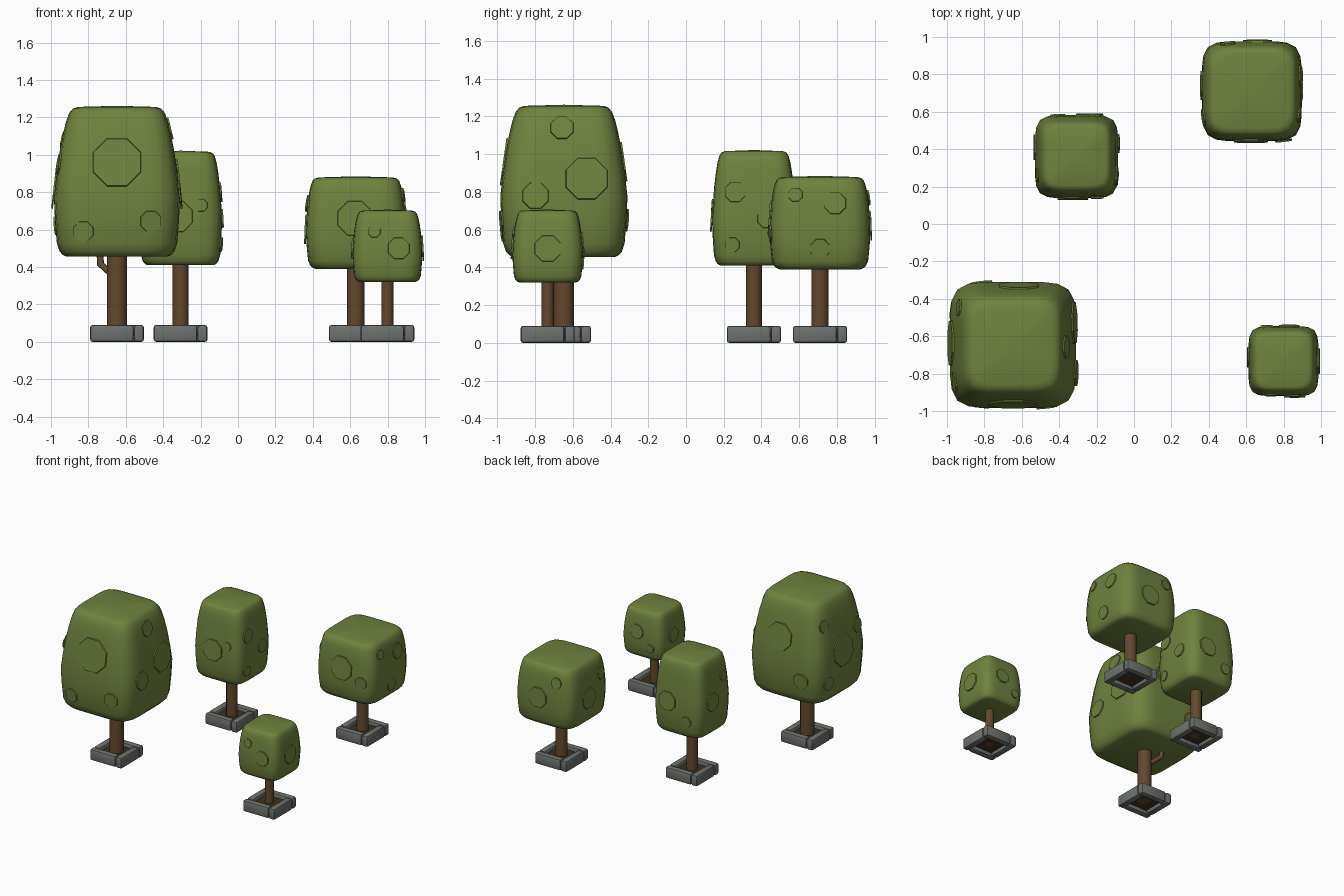
import bpy, bmesh, math
from mathutils import Vector, Matrix
from mathutils.bvhtree import BVHTree

if "Cube" in bpy.data.objects:
    bpy.data.objects.remove(bpy.data.objects["Cube"])


def material(name, rgb):
    m = bpy.data.materials.new(name)
    m.diffuse_color = (*rgb, 1)
    m.use_nodes = True
    m.node_tree.nodes["Principled BSDF"].inputs["Base Color"].default_value = m.diffuse_color
    return m


LEAF = material("leaf green", (0.16, 0.225, 0.047))
WOOD = material("bark brown", (0.125, 0.065, 0.027))
STONE = material("stone grey", (0.155, 0.17, 0.155))
SOIL = material("dark soil", (0.05, 0.032, 0.012))


def finish(bm, name, mat, smooth=None):
    bmesh.ops.recalc_face_normals(bm, faces=bm.faces)
    me = bpy.data.meshes.new(name)
    bm.to_mesh(me)
    bm.free()
    ob = bpy.data.objects.new(name, me)
    bpy.context.collection.objects.link(ob)
    me.materials.append(mat)
    if smooth:
        bpy.ops.object.select_all(action='DESELECT')
        ob.select_set(True)
        bpy.context.view_layer.objects.active = ob
        bpy.ops.object.shade_smooth_by_angle(angle=math.radians(smooth))
    return ob


# crown profile: (height fraction, width fraction)
PROFILE = [(0, .80), (.012, .86), (.035, .91), (.09, .955), (.25, .985), (.4, 1),
           (.55, .99), (.7, .97), (.82, .94), (.9, .91), (.96, .87), (.988, .82), (1, .74)]


def crown(name, c, half, z0, z1, taper):
    """Rounded block lofted from superellipse rings."""
    bm = bmesh.new()
    rings = []
    n = 40
    for t, s in PROFILE:
        r = half * (s - taper * max(0, t - .4))
        ring = []
        for i in range(n):
            a = 2 * math.pi * i / n
            ca, sa = math.cos(a), math.sin(a)
            k = r / (abs(ca) ** 5.5 + abs(sa) ** 5.5) ** (1 / 5.5)
            ring.append(bm.verts.new((c[0] + k * ca, c[1] + k * sa, z0 + t * (z1 - z0 - .006))))
        rings.append(ring)
    for a, b in zip(rings, rings[1:]):
        for i in range(n):
            bm.faces.new((a[i], a[(i + 1) % n], b[(i + 1) % n], b[i]))
    for ring, z in ((rings[0], z0), (rings[-1], z1)):
        mid = bm.verts.new((c[0], c[1], z))
        for i in range(n):
            bm.faces.new((ring[i], ring[(i + 1) % n], mid))
    bmesh.ops.recalc_face_normals(bm, faces=bm.faces)
    tree = BVHTree.FromBMesh(bm)
    finish(bm, name, LEAF, 50)
    return tree


SIDES = {"front": Vector((0, -1, 0)), "back": Vector((0, 1, 0)),
         "left": Vector((-1, 0, 0)), "right": Vector((1, 0, 0))}


def patches(name, c, surf, spots):
    """Thin octagonal leaf plates laid on the crown."""
    bm = bmesh.new()
    for side, u, z, r in spots:
        d = SIDES[side]
        along = Vector((abs(d.y), abs(d.x), 0))
        hit, nor, _, _ = surf.ray_cast(Vector((*c, z)) + along * u + d * 2, -d)
        if hit is None:
            continue
        x = Vector((0, 0, 1)).cross(nor).normalized()
        y = nor.cross(x)
        rot = Matrix((x, y, nor)).transposed().to_4x4()
        m = Matrix.Translation(hit + nor * .003) @ rot @ Matrix.Rotation(math.pi / 8, 4, 'Z')
        bmesh.ops.create_cone(bm, cap_ends=True, segments=8, radius1=r, radius2=r * .97,
                              depth=.009, matrix=m)
    finish(bm, name, LEAF)


def planter(name, c):
    """Four bevelled stone bars in a pinwheel around a soil square."""
    bm = bmesh.new()
    for i in range(4):
        m = (Matrix.Translation((*c, .045)) @ Matrix.Rotation(i * math.pi / 2, 4, 'Z')
             @ Matrix.Translation((-.0275, -.117, 0)) @ Matrix.Diagonal((.232, .053, .09, 1)))
        bmesh.ops.create_cube(bm, size=1, matrix=m)
    bmesh.ops.bevel(bm, geom=bm.edges[:], offset=.013, segments=2, profile=.5, affect='EDGES')
    finish(bm, name + "_planter", STONE, 40)
    bm = bmesh.new()
    bmesh.ops.create_cube(bm, size=1, matrix=Matrix.Translation((*c, .045))
                          @ Matrix.Diagonal((.2, .2, .03, 1)))
    finish(bm, name + "_soil", SOIL)


def trunk(name, c, r, z1):
    bm = bmesh.new()
    bmesh.ops.create_cone(bm, cap_ends=True, segments=12, radius1=r, radius2=r, depth=z1 - .03,
                          matrix=Matrix.Translation((*c, (z1 + .03) / 2)))
    finish(bm, name + "_trunk", WOOD, 40)


# name, centre, crown half width, bottom, top, taper, trunk radius, leaf patches
TREES = [
    ("large_tree", (-.647, -.647), .337, .455, 1.262, .2, .054, [
        ("front", 0, .96, .14), ("front", -.18, .59, .058), ("front", .18, .645, .06),
        ("right", .12, .87, .12), ("right", -.01, 1.14, .065), ("right", -.15, .78, .075),
        ("left", .01, .83, .13), ("left", .2, 1.08, .05), ("left", .19, .62, .055),
        ("left", -.2, .95, .06), ("back", .03, .96, .115), ("back", -.17, .65, .065)]),
    ("tall_tree", (-.307, .36), .222, .41, 1.022, .08, .043, [
        ("front", -.02, .67, .09), ("front", .11, .73, .036), ("right", -.1, .8, .058),
        ("right", -.115, .52, .042), ("right", .07, .66, .055), ("left", .05, .68, .075),
        ("left", -.1, .84, .04), ("back", .07, .68, .08), ("back", -.1, .55, .045)]),
    ("wide_tree", (.63, .71), .267, .39, .885, 0, .046, [
        ("front", -.005, .66, .1), ("front", .17, .58, .05), ("right", -.13, .785, .04),
        ("right", .08, .74, .062), ("right", 0, .5, .055), ("left", .03, .6, .085),
        ("left", -.14, .74, .05), ("back", .03, .62, .085), ("back", -.13, .77, .045)]),
    ("small_tree", (.799, -.733), .187, .32, .707, .05, .033, [
        ("right", 0, .5, .075), ("front", .06, .5, .062), ("front", -.07, .59, .035),
        ("left", .02, .5, .06), ("back", .03, .53, .06), ("back", -.09, .42, .035)]),
]
for name, c, half, z0, z1, taper, r, spots in TREES:
    planter(name, c)
    trunk(name, c, r, z0 + .06)
    surf = crown(name + "_crown", c, half, z0, z1, taper)
    patches(name + "_leaf_patches", c, surf, spots)

# bent side branch on the large tree
cu = bpy.data.curves.new("large_tree_branch", 'CURVE')
cu.dimensions = '3D'
cu.bevel_depth = .019
cu.bevel_resolution = 2
cu.use_fill_caps = True
sp = cu.splines.new('POLY')
path = [(-.02, .02, .355), (-.088, .088, .415), (-.092, .092, .5)]
sp.points.add(len(path) - 1)
for p, (x, y, z) in zip(sp.points, path):
    p.co = (x - .647, y - .647, z, 1)
branch = bpy.data.objects.new("large_tree_branch", cu)
bpy.context.collection.objects.link(branch)
cu.materials.append(WOOD)
